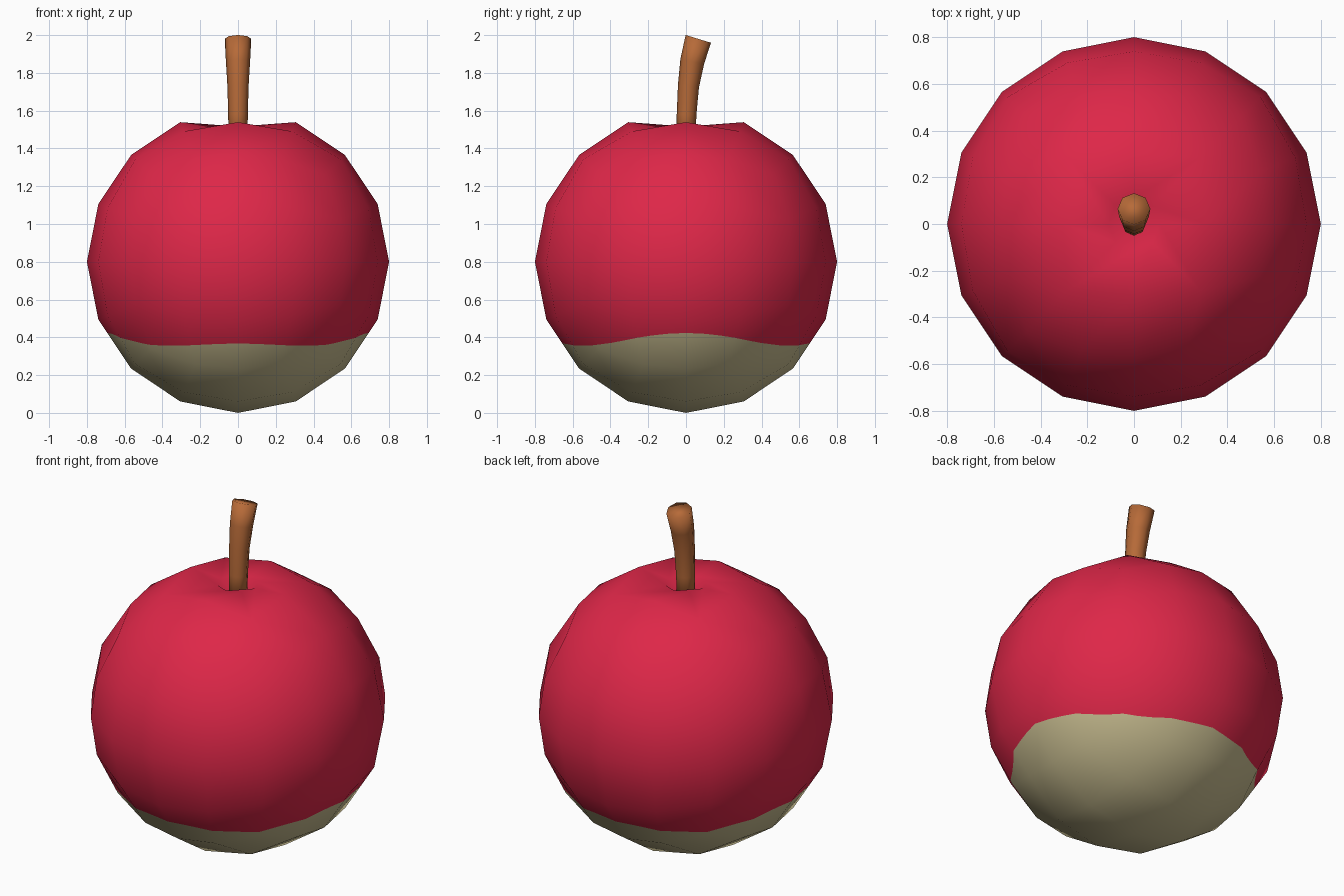
import bpy, bmesh, math
from mathutils import Vector

if "Cube" in bpy.data.objects:
    bpy.data.objects.remove(bpy.data.objects["Cube"])


def material(name, rgb):
    m = bpy.data.materials.new(name)
    m.diffuse_color = (*rgb, 1)
    m.use_nodes = True
    m.node_tree.nodes["Principled BSDF"].inputs["Base Color"].default_value = m.diffuse_color
    return m


red = material("red skin", (0.73, 0.02, 0.065))
beige = material("beige base", (0.58, 0.51, 0.28))
brown = material("brown stem", (0.47, 0.145, 0.04))


def finish(name, bm, mats):
    bmesh.ops.recalc_face_normals(bm, faces=bm.faces)
    for f in bm.faces:
        f.smooth = True
    me = bpy.data.meshes.new(name)
    bm.to_mesh(me)
    bm.free()
    for m in mats:
        me.materials.append(m)
    ob = bpy.data.objects.new(name, me)
    bpy.context.collection.objects.link(ob)
    return ob


# Fruit body: equal-angle quad sphere
R = 0.8
centre = Vector((0, 0, R))
bm = bmesh.new()
bmesh.ops.create_cube(bm, size=2)
bmesh.ops.subdivide_edges(bm, edges=bm.edges[:], cuts=3, use_grid_fill=True)
for v in bm.verts:
    d = Vector([math.tan(c * math.pi / 4) for c in v.co]).normalized()
    v.co = centre + d * R

# Dimple around the stem
pole = max(bm.verts, key=lambda v: v.co.z)
top = list(pole.link_faces)
bmesh.ops.inset_region(bm, faces=top, thickness=0.1)
pole.co = (0, 0, 1.43)
for v in {v for f in top for v in f.verts} - {pole}:
    flat = Vector((v.co.x, v.co.y, 0)).normalized()
    v.co = flat * 0.11 + Vector((0, 0, 1.522))

# Wavy colour border: refine the lower band, then cut along the height rule
band = [f for f in bm.faces if 0.12 < f.calc_center_median().z < 0.65]
bmesh.ops.subdivide_edges(bm, edges=list({e for f in band for e in f.edges}),
                          cuts=2, use_grid_fill=True)


def above(co):
    a = math.atan2(co.y, co.x)
    return co.z - (0.378 + 0.028 * math.cos(2 * a) + 0.017 * math.cos(4 * a))


border = []
for e in bm.edges[:]:
    a, b = e.verts
    ha, hb = above(a.co), above(b.co)
    if ha * hb < 0:
        border.append(bmesh.utils.edge_split(e, a, ha / (ha - hb))[1])
bmesh.ops.connect_verts(bm, verts=border)
for f in bm.faces:
    f.material_index = 1 if above(f.calc_center_median()) < 0 else 0

body = finish("fruit_body", bm, [red, beige])
# Round normals keep the cut area smooth
me = body.data
me.normals_split_custom_set_from_vertices(
    [(v.co - centre).normalized() if v.co.z < 1.2 else v.normal.copy()
     for v in me.vertices])

# Stem: bent, flaring eight-sided tube; rows are y, z, radius, tilt in degrees
rows = [(0, 1.42, 0.05, 0), (0.003, 1.58, 0.052, 2), (0.013, 1.73, 0.056, 7),
        (0.033, 1.86, 0.064, 12), (0.065, 1.98, 0.07, 17)]
bm = bmesh.new()
rings = []
for y, z, r, tilt in rows:
    t = math.radians(tilt)
    ring = []
    for i in range(8):
        a = i * math.pi / 4
        s = r * math.sin(a)
        ring.append(bm.verts.new((r * math.cos(a), y + s * math.cos(t),
                                  z - s * math.sin(t))))
    rings.append(ring)
for lo, hi in zip(rings, rings[1:]):
    for i in range(8):
        j = (i + 1) % 8
        bm.faces.new((lo[i], lo[j], hi[j], hi[i]))
bm.faces.new(rings[0])
bm.faces.new(rings[-1])
finish("stem", bm, [brown])
